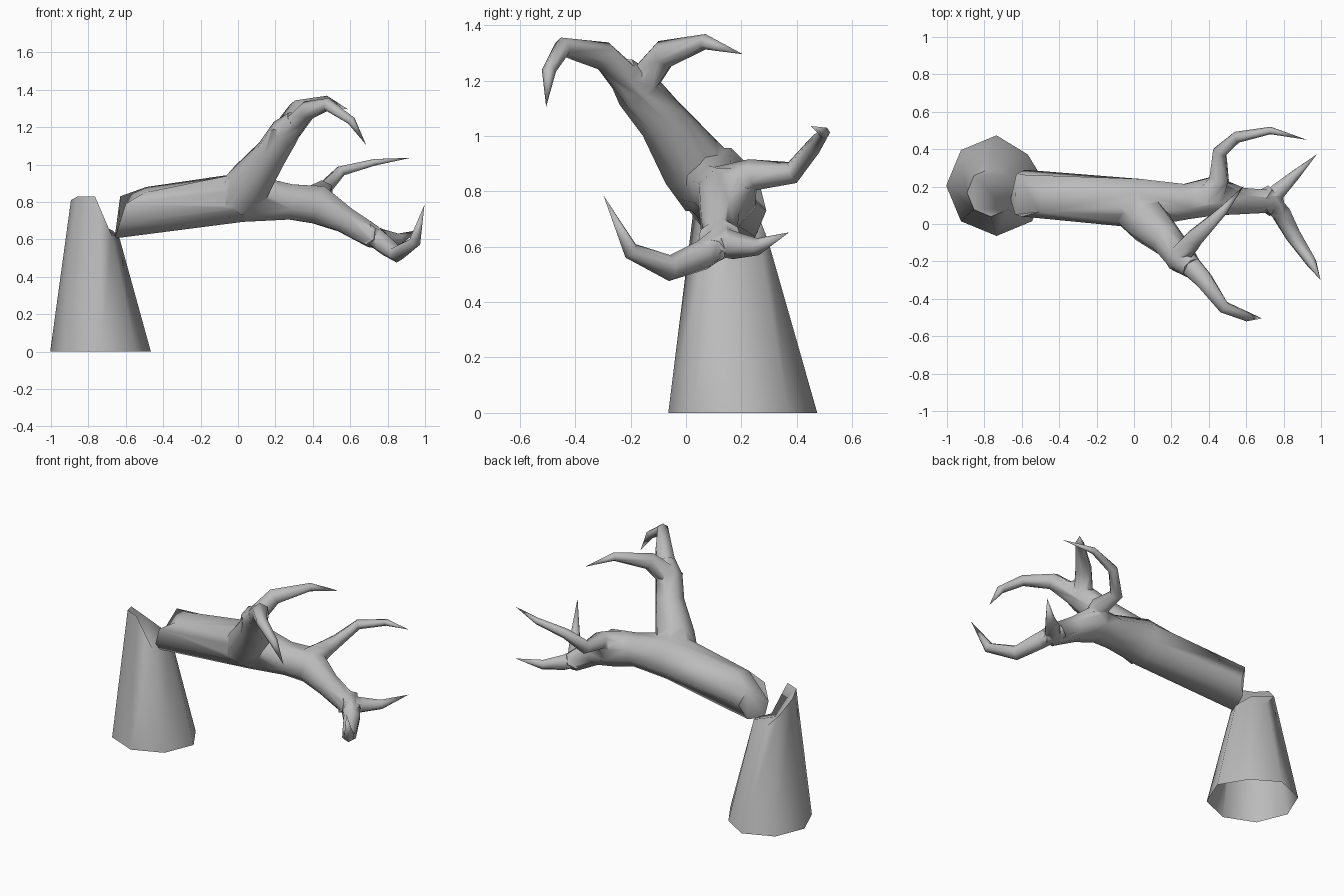
import bpy, bmesh, math
from mathutils import Vector

if "Cube" in bpy.data.objects:
    bpy.data.objects.remove(bpy.data.objects["Cube"])

bark = bpy.data.materials.new("grey_bark")
bark.diffuse_color = (0.5, 0.5, 0.5, 1)
bark.use_nodes = True
bark.node_tree.nodes["Principled BSDF"].inputs["Base Color"].default_value = bark.diffuse_color


def make_object(name, bm):
    bmesh.ops.recalc_face_normals(bm, faces=bm.faces)
    mesh = bpy.data.meshes.new(name)
    bm.to_mesh(mesh)
    bm.free()
    mesh.materials.append(bark)
    ob = bpy.data.objects.new(name, mesh)
    bpy.context.collection.objects.link(ob)
    return ob


def limb(name, path, sides, end_ring=None):
    """Tapered tube along (x, y, z, radius) points; radius 0 ends in a tip."""
    bm = bmesh.new()
    pts = [Vector(p[:3]) for p in path]
    rings, side = [], None
    for i, p in enumerate(pts):
        before = (p - pts[i - 1]).normalized() if i else Vector()
        after = (pts[i + 1] - p).normalized() if i + 1 < len(pts) else Vector()
        t = (before + after).normalized()
        if side is None:
            side = t.cross(Vector((0, 0, 1)))
        side = (side - t * side.dot(t)).normalized()
        up = side.cross(t)
        r = path[i][3]
        if r == 0:
            rings.append([bm.verts.new(p)])
            continue
        angles = [2 * math.pi * (k + 0.5) / sides for k in range(sides)]
        rings.append([bm.verts.new(p + r * (side * math.cos(a) + up * math.sin(a))) for a in angles])
    if end_ring:
        for v, co in zip(rings[0], end_ring):
            v.co = co
    for a, b in zip(rings, rings[1:]):
        for k in range(sides):
            n = (k + 1) % sides
            bm.faces.new((a[k], a[n], b[0]) if len(b) == 1 else (a[k], a[n], b[n], b[k]))
    for ring in (rings[0], rings[-1]):
        if len(ring) > 2:
            bm.faces.new(ring)
    return make_object(name, bm)


def shade(ob, angle):
    bpy.ops.object.select_all(action='DESELECT')
    ob.select_set(True)
    bpy.context.view_layer.objects.active = ob
    bpy.ops.object.shade_smooth_by_angle(angle=math.radians(angle))


# Stump: open-bottomed tapered octagon with a jagged, slanted break on top
bm = bmesh.new()
heights = [0.62, 0.65, 0.62, 0.72, 0.81, 0.83, 0.83, 0.62]
low, high = [], []
for k, h in enumerate(heights):
    c, s = math.cos(k * math.pi / 4), math.sin(k * math.pi / 4)
    r = 0.236 if k == 1 else 0.269
    low.append(bm.verts.new((-0.735 + r * c, 0.205 + r * s, 0)))
    high.append(bm.verts.new((-0.765 + 0.128 * c, 0.168 + 0.129 * s, h)))
for k in range(8):
    n = (k + 1) % 8
    bm.faces.new((low[k], low[n], high[n], high[k]))
bm.faces.new(high)
stump = make_object("stump", bm)
shade(stump, 62)

# Fallen trunk with a splintered end, running into the lower bough
splinters = [(-0.60, 0.04, 0.79), (-0.50, 0.065, 0.85), (-0.49, 0.17, 0.88), (-0.63, 0.265, 0.83),
             (-0.585, 0.29, 0.73), (-0.62, 0.25, 0.635), (-0.66, 0.13, 0.605), (-0.635, 0.05, 0.68)]
trunk = limb("fallen_trunk", [(-0.58, 0.165, 0.745, 0.138), (0.03, 0.11, 0.825, 0.142),
                              (0.28, 0.12, 0.80, 0.102), (0.43, 0.15, 0.785, 0.112),
                              (0.57, 0.122, 0.705, 0.076), (0.72, 0.12, 0.615, 0.066),
                              (0.78, 0.10, 0.585, 0.045)], 8, splinters)

# Boughs and twigs
branches = [
    limb("upper_bough", [(0.0, 0.09, 0.82, 0.13), (0.07, 0.015, 0.91, 0.122),
                         (0.18, -0.09, 1.06, 0.09), (0.25, -0.18, 1.17, 0.084),
                         (0.31, -0.235, 1.235, 0.058)], 8),
    limb("upper_front_twig", [(0.23, -0.15, 1.13, 0.075), (0.37, -0.295, 1.288, 0.054),
                              (0.48, -0.445, 1.32, 0.036), (0.605, -0.495, 1.235, 0.026),
                              (0.685, -0.505, 1.105, 0)], 6),
    limb("upper_back_twig", [(0.22, -0.20, 1.14, 0.07), (0.32, -0.08, 1.295, 0.054),
                             (0.475, 0.07, 1.34, 0.028), (0.588, 0.205, 1.295, 0)], 6),
    limb("lower_back_twig", [(0.40, 0.13, 0.80, 0.095), (0.455, 0.24, 0.86, 0.058),
                             (0.458, 0.385, 0.868, 0.041), (0.55, 0.464, 0.965, 0.031),
                             (0.73, 0.50, 1.012, 0.02), (0.925, 0.45, 1.036, 0)], 6),
    limb("end_front_twig", [(0.69, 0.16, 0.645, 0.06), (0.785, 0.06, 0.57, 0.056),
                            (0.85, -0.06, 0.523, 0.047), (0.945, -0.20, 0.585, 0.032),
                            (0.997, -0.298, 0.785, 0)], 6),
    limb("end_back_twig", [(0.69, 0.08, 0.63, 0.06), (0.77, 0.175, 0.605, 0.05),
                           (0.86, 0.26, 0.60, 0.031), (0.978, 0.373, 0.652, 0)], 6),
]

# Merge every branch into the trunk as one skin
for b in branches:
    mod = trunk.modifiers.new(b.name, 'BOOLEAN')
    mod.operation, mod.solver, mod.object = 'UNION', 'EXACT', b
bpy.context.view_layer.update()
merged = bpy.data.meshes.new_from_object(trunk.evaluated_get(bpy.context.evaluated_depsgraph_get()))
trunk.modifiers.clear()
trunk.data = merged
for b in branches:
    bpy.data.objects.remove(b)
shade(trunk, 66)
